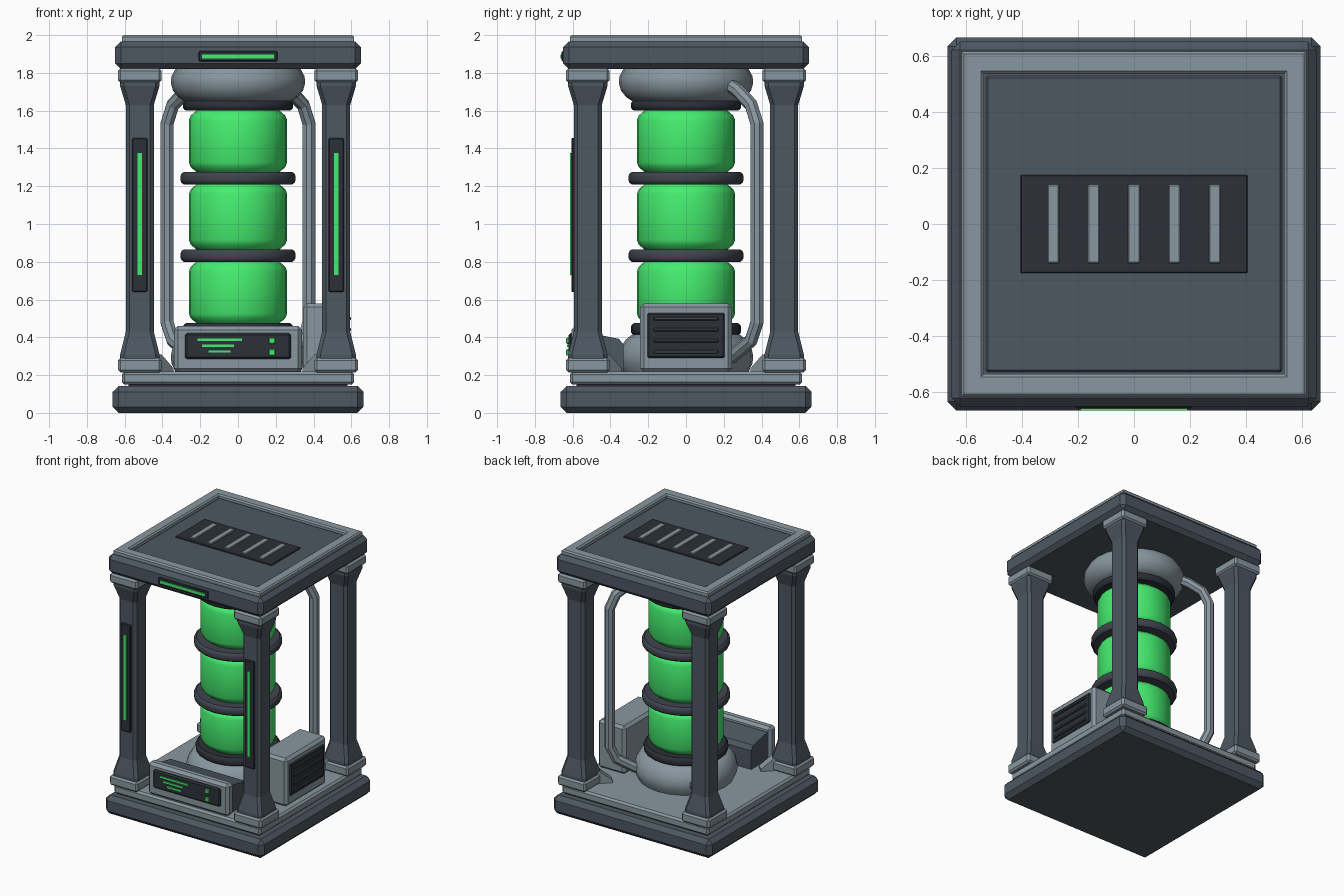
import bpy, bmesh, math
from mathutils import Vector

if "Cube" in bpy.data.objects:
    bpy.data.objects.remove(bpy.data.objects["Cube"])


def material(name, color):
    m = bpy.data.materials.new(name)
    m.diffuse_color = (*color, 1)
    m.use_nodes = True
    m.node_tree.nodes["Principled BSDF"].inputs["Base Color"].default_value = m.diffuse_color
    return m


SLATE = material("slate", (0.075, 0.095, 0.12))
LIGHT = material("light_metal", (0.25, 0.31, 0.35))
DARK = material("dark_metal", (0.025, 0.03, 0.038))
RING = material("ring_metal", (0.05, 0.058, 0.075))
GREEN = material("green_glow", (0.06, 0.85, 0.16))


def finish(name, bm, mat, smooth=None):
    bmesh.ops.recalc_face_normals(bm, faces=bm.faces[:])
    me = bpy.data.meshes.new(name)
    bm.to_mesh(me)
    bm.free()
    me.materials.append(mat)
    if smooth:
        me.polygons.foreach_set("use_smooth", [True] * len(me.polygons))
        me.set_sharp_from_angle(angle=math.radians(smooth))
    ob = bpy.data.objects.new(name, me)
    bpy.context.collection.objects.link(ob)
    return ob


def box(name, x, y, z, mat, bevel=0.0):
    """Box from (min, max) ranges with chamfered edges."""
    bm = bmesh.new()
    bmesh.ops.create_cube(bm, size=1)
    for v in bm.verts:
        v.co = [r[0] if c < 0 else r[1] for c, r in zip(v.co, (x, y, z))]
    if bevel:
        bmesh.ops.bevel(bm, geom=bm.edges[:], offset=bevel, segments=1,
                        profile=0.5, affect='EDGES')
    return finish(name, bm, mat)


def loft(name, rings, mat, smooth=None):
    """Skin a list of equal-length point rings and cap the ends."""
    bm = bmesh.new()
    rows = [[bm.verts.new(p) for p in ring] for ring in rings]
    n = len(rows[0])
    for a, b in zip(rows, rows[1:]):
        for i in range(n):
            j = (i + 1) % n
            bm.faces.new((a[i], a[j], b[j], b[i]))
    bm.faces.new(rows[0])
    bm.faces.new(rows[-1])
    return finish(name, bm, mat, smooth)


def lathe(name, profile, mat, sides=24):
    angles = [2 * math.pi * i / sides for i in range(sides)]
    return loft(name, [[(r * math.cos(a), r * math.sin(a), z) for a in angles]
                       for r, z in profile], mat, 35)


def pipe(name, pts, radius, mat, sides=8):
    """Tube along a path lying in a vertical plane through the z axis."""
    pts = [Vector(p) for p in pts]
    side = Vector((-pts[0].y, pts[0].x, 0)).normalized()
    rings = []
    for i, p in enumerate(pts):
        d1 = (p - pts[max(i - 1, 0)]).normalized()
        d2 = (pts[min(i + 1, len(pts) - 1)] - p).normalized()
        up = (d1 + d2).normalized().cross(side)
        rings.append([p + radius * (math.cos(a) * side + math.sin(a) * up)
                      for a in (2 * math.pi * (k + 0.5) / sides for k in range(sides))])
    return loft(name, rings, mat)


def sq(h):
    return (-h, h)


# Base slabs
box("base_slab", sq(0.665), sq(0.665), (0, 0.142), SLATE, 0.032)
box("base_step", sq(0.58), sq(0.58), (0.13, 0.16), DARK)
box("base_plate", sq(0.615), sq(0.615), (0.15, 0.218), LIGHT, 0.014)

# Roof slab, raised rim and inset panel
box("roof_slab", sq(0.65), sq(0.65), (1.82, 1.967), SLATE, 0.03)
bm = bmesh.new()
rim = [(0.615, 1.955), (0.615, 1.99), (0.605, 2.0), (0.545, 2.0), (0.535, 1.99), (0.535, 1.955)]
rows = [[bm.verts.new((sx * h, sy * h, z)) for sx, sy in ((-1, -1), (1, -1), (1, 1), (-1, 1))]
        for h, z in rim]
for k in range(len(rows)):
    a, b = rows[k], rows[(k + 1) % len(rows)]
    for i in range(4):
        j = (i + 1) % 4
        bm.faces.new((a[i], a[j], b[j], b[i]))
finish("roof_rim", bm, LIGHT)
box("roof_panel", sq(0.528), sq(0.528), (1.955, 1.98), SLATE, 0.008)
box("roof_vent", sq(0.405), sq(0.175), (1.97, 1.989), DARK, 0.004)
for i in range(5):
    x = (i - 2) * 0.144
    box("roof_vent_slat", (x - 0.021, x + 0.021), sq(0.14), (1.98, 1.997), LIGHT, 0.004)
box("roof_lamp_panel", sq(0.208), (-0.658, -0.64), (1.86, 1.915), DARK, 0.005)
box("roof_lamp", sq(0.19), (-0.665, -0.65), (1.877, 1.897), GREEN)

# Corner columns with flared ends, feet, caps and gussets
C = 0.52
for sx in (-1, 1):
    for sy in (-1, 1):
        cx, cy = sx * C, sy * C
        rings = []
        for h, z in ((0.104, 0.28), (0.104, 0.31), (0.074, 0.43), (0.074, 1.63),
                     (0.104, 1.73), (0.104, 1.76)):
            k = h - 0.02
            rings.append([(cx + u, cy + v, z) for u, v in (
                (h, -k), (h, k), (k, h), (-k, h), (-h, k), (-h, -k), (-k, -h), (k, -h))])
        loft("column", rings, SLATE)
        rx, ry = (cx - 0.116, cx + 0.116), (cy - 0.116, cy + 0.116)
        box("column_foot", rx, ry, (0.215, 0.29), LIGHT, 0.013)
        box("column_cap", rx, ry, (1.75, 1.823), LIGHT, 0.013)
        # diagonal gusset pointing at the tank
        out = Vector((sx, sy, 0))
        side = Vector((-sy, sx, 0)).normalized() * 0.035
        tri = [(0.45, 0.215), (0.365, 0.215), (0.365, 0.235), (0.43, 0.31), (0.45, 0.31)]
        loft("column_gusset", [[out * r + Vector((0, 0, z)) + s for r, z in tri]
                               for s in (-side, side)], LIGHT)
    # light strip on the front columns
    x = sx * C
    box("column_lamp_panel", (x - 0.04, x + 0.04), (-0.607, -0.585), (0.64, 1.455), DARK, 0.005)
    box("column_lamp", (x - 0.012, x + 0.012), (-0.614, -0.6), (0.73, 1.375), GREEN)

# Tank: flanges, collars, glowing sections and bands
flange = [(0.33, 0), (0.352, 0.04), (0.356, 0.075), (0.345, 0.115), (0.318, 0.15),
          (0.285, 0.172), (0.25, 0.175)]
lathe("tank_lower_flange", [(r, 0.215 + z * 1.16) for r, z in flange], LIGHT)
lathe("tank_upper_flange", [(r, 1.823 - z) for r, z in flange], LIGHT)


def band(name, r, z0, z1, mat):
    c = 0.016
    lathe(name, [(r - 0.09, z0), (r - c, z0), (r - c * 0.25, z0 + c * 0.6), (r, z0 + c * 1.3),
                 (r, z1 - c * 1.3), (r - c * 0.25, z1 - c * 0.6), (r - c, z1), (r - 0.09, z1)], mat)


band("tank_lower_collar", 0.292, 0.412, 0.475, DARK)
band("tank_upper_collar", 0.292, 1.6, 1.655, DARK)
band("tank_band", 0.304, 0.80, 0.865, RING)
band("tank_band", 0.304, 1.21, 1.275, RING)
for z0, z1 in ((0.465, 0.81), (0.855, 1.22), (1.265, 1.61)):
    lathe("tank_glow", [(0.205, z0), (0.222, z0 + 0.012), (0.25, z0 + 0.036), (0.26, z0 + 0.06),
                        (0.26, z1 - 0.06), (0.25, z1 - 0.036), (0.222, z1 - 0.012),
                        (0.205, z1)], GREEN)

# Two pipes at the back corners
path = [(0.23, 0.29), (0.275, 0.325), (0.345, 0.385), (0.376, 0.48),
        (0.376, 1.53), (0.345, 1.63), (0.275, 1.705), (0.23, 1.735)]
for s in (-1, 1):
    pipe("coolant_pipe", [(s * a, a, z) for a, z in path], 0.037, LIGHT)

# Front console
body = [(-0.56, 0.215), (-0.33, 0.215), (-0.33, 0.36), (-0.355, 0.392), (-0.52, 0.425), (-0.56, 0.425)]
loft("console_body", [[(x, y, z) for y, z in body] for x in (-0.315, 0.315)], SLATE)
box("console_frame", sq(0.338), (-0.605, -0.53), (0.215, 0.46), LIGHT, 0.02)
box("console_screen", sq(0.28), (-0.622, -0.59), (0.285, 0.422), DARK, 0.01)
for x0, x1, z in ((-0.215, 0.02, 0.387), (-0.19, -0.02, 0.356), (-0.155, -0.04, 0.325)):
    box("console_readout", (x0, x1), (-0.629, -0.61), (z - 0.006, z + 0.006), GREEN)
for z in (0.32, 0.382):
    box("console_button", (0.163, 0.197), (-0.634, -0.61), (z - 0.017, z + 0.017), GREEN, 0.004)

# Vented unit on the right side
box("vent_unit", (0.345, 0.575), sq(0.243), (0.215, 0.58), LIGHT, 0.02)
box("vent_grille", (0.56, 0.585), sq(0.205), (0.29, 0.53), DARK, 0.008)
for i in range(4):
    z = 0.323 + i * 0.0587
    box("vent_slat", (0.575, 0.597), sq(0.172), (z - 0.009, z + 0.009), RING, 0.004)
